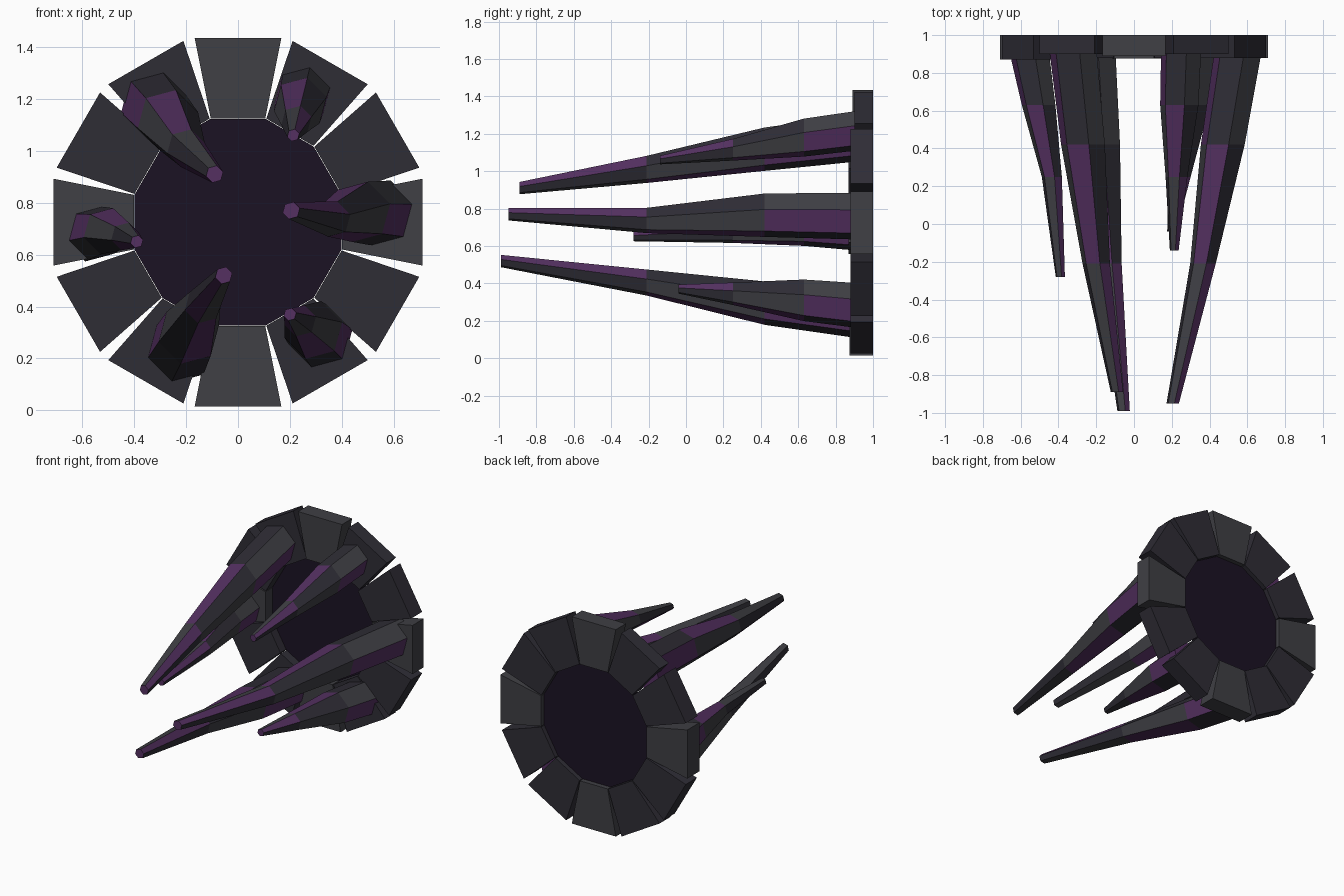
import bpy, bmesh
from math import cos, sin, radians

if "Cube" in bpy.data.objects:
    bpy.data.objects.remove(bpy.data.objects["Cube"])

CZ = 0.725  # height of the ring centre


def material(name, rgb):
    m = bpy.data.materials.new(name)
    m.diffuse_color = (*rgb, 1)
    m.use_nodes = True
    m.node_tree.nodes["Principled BSDF"].inputs["Base Color"].default_value = m.diffuse_color
    return m


PURPLE = material("purple_crystal", (0.09, 0.03, 0.12))
LIGHT = material("grey_stone", (0.05, 0.05, 0.058))
DARK = material("dark_stone", (0.028, 0.026, 0.036))
VOID = material("void", (0.011, 0.006, 0.017))


def finish(name, bm, mats):
    bmesh.ops.recalc_face_normals(bm, faces=bm.faces)
    mesh = bpy.data.meshes.new(name)
    bm.to_mesh(mesh)
    bm.free()
    for m in mats:
        mesh.materials.append(m)
    ob = bpy.data.objects.new(name, mesh)
    bpy.context.collection.objects.link(ob)


def loft(name, rings, mats, banded=False):
    """Skin a list of vertex rings; banded sides cycle through the materials."""
    bm = bmesh.new()
    loops = [[bm.verts.new(p) for p in r] for r in rings]
    n = len(loops[0])
    for s, (a, b) in enumerate(zip(loops, loops[1:])):
        for i in range(n):
            j = (i + 1) % n
            f = bm.faces.new((a[i], a[j], b[j], b[i]))
            f.material_index = (i + s) % 3 if banded else 0
    bm.faces.new(loops[0])
    bm.faces.new(loops[-1])
    finish(name, bm, mats)


# Ring of twelve wedge blocks, slightly uneven in thickness
fronts = [.88, .88, .9, .89, .9, .87, .87, .88, .88, .875, .88, .88]
for i, y0 in enumerate(fronts):
    a = radians(30 * i)
    c, s = cos(a), sin(a)
    wedge = [(0.40, -0.105), (0.71, -0.167), (0.71, 0.167), (0.40, 0.105)]
    rings = [[(r * c - t * s, y, CZ + r * s + t * c) for r, t in wedge]
             for y in (y0, 1.0)]
    loft(f"ring_block_{i + 1}", rings, [DARK if i % 3 else LIGHT])

# Dark disc filling the ring
disc = [[(0.412 * cos(radians(15 + 30 * k)), y, CZ + 0.412 * sin(radians(15 + 30 * k)))
         for k in range(12)] for y in (0.94, 0.97)]
loft("centre_disc", disc, [VOID])


# Hexagonal spikes: sections are (x, y, z, radius) from base to tip
spikes = {
    "upper_left_spike": [(-.325, .94, 1.18, .13), (-.27, .42, 1.118, .12),
                         (-.20, -.21, 1.01, .075), (-.09, -.89, .91, .034)],
    "right_spike": [(.555, .94, .76, .13), (.47, .42, .765, .12),
                    (.365, -.21, .737, .07), (.205, -.95, .77, .034)],
    "lower_left_spike": [(-.225, .94, .23, .13), (-.19, .42, .295, .12),
                         (-.135, -.21, .405, .072), (-.055, -.99, .52, .034)],
    "upper_right_spike": [(.25, .94, 1.22, .11), (.24, .63, 1.18, .105),
                          (.225, .25, 1.115, .06), (.213, -.14, 1.06, .024)],
    "left_spike": [(-.56, .94, .68, .11), (-.505, .63, .69, .092),
                   (-.435, .25, .67, .055), (-.39, -.28, .65, .025)],
    "lower_right_spike": [(.32, .94, .28, .125), (.29, .63, .31, .115),
                          (.24, .25, .345, .062), (.2, -.04, .37, .025)],
}
for name, sections in spikes.items():
    rings = [[(x + r * cos(radians(60 * k - 45)), y, z + r * sin(radians(60 * k - 45)))
              for k in range(6)] for x, y, z, r in sections]
    loft(name, rings, [PURPLE, LIGHT, DARK], banded=True)
